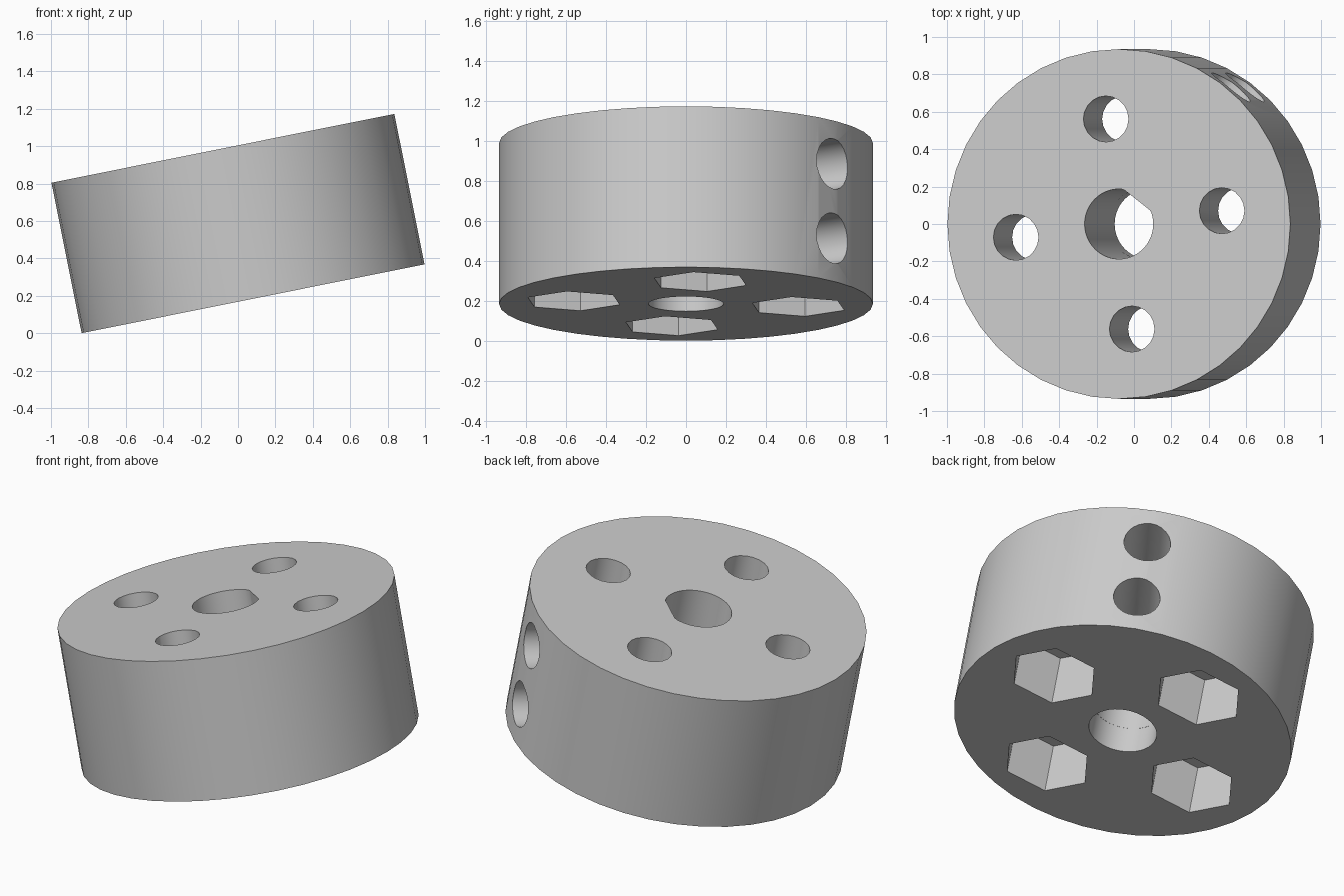
import bpy, bmesh
from math import sin, cos, pi, radians
from mathutils import Matrix

if "Cube" in bpy.data.objects:
    bpy.data.objects.remove(bpy.data.objects["Cube"], do_unlink=True)

RADIUS, HEIGHT = 0.935, 0.82
TILT = radians(11.35)
TURN = radians(7.2)            # rotation of the bolt pattern
SCREW = TURN + pi / 4          # direction of the set screws and the bore flat

grey = bpy.data.materials.new("plain grey")
grey.use_nodes = True
grey.diffuse_color = (0.6, 0.6, 0.6, 1)
grey.node_tree.nodes["Principled BSDF"].inputs["Base Color"].default_value = (0.6, 0.6, 0.6, 1)


def prism(name, radius, z0, z1, sides, start=0.0, flat=None, matrix=Matrix()):
    """Upright prism; an optional flat cuts the profile on the screw side."""
    bm = bmesh.new()
    verts = []
    for i in range(sides):
        a = start + 2 * pi * i / sides
        x, y = radius * cos(a), radius * sin(a)
        if flat is not None:
            over = max(0.0, x * cos(SCREW) + y * sin(SCREW) - flat)
            x, y = x - over * cos(SCREW), y - over * sin(SCREW)
        verts.append(bm.verts.new((x, y, z0)))
    base = bm.faces.new(verts)
    top = bmesh.ops.extrude_face_region(bm, geom=[base])["geom"]
    bmesh.ops.translate(bm, vec=(0, 0, z1 - z0),
                        verts=[v for v in top if isinstance(v, bmesh.types.BMVert)])
    bmesh.ops.recalc_face_normals(bm, faces=bm.faces)
    bm.transform(matrix)
    mesh = bpy.data.meshes.new(name)
    bm.to_mesh(mesh)
    bm.free()
    mesh.materials.append(grey)
    obj = bpy.data.objects.new(name, mesh)
    bpy.context.collection.objects.link(obj)
    return obj


hub = prism("hub_body", RADIUS, -HEIGHT / 2, HEIGHT / 2, 40)
cutters = []

# Centre bore: flat-sided above, round at the bottom
cutters.append(prism("bore_flat", 0.187, -0.26, 0.6, 64, SCREW, flat=0.162))
cutters.append(prism("bore_round", 0.188, -0.6, -0.25, 40))

# Four bolt holes with hexagonal nut pockets underneath
for k in range(4):
    a = TURN + k * pi / 2
    place = Matrix.Translation((0.566 * cos(a), 0.566 * sin(a), 0))
    cutters.append(prism("bolt_hole", 0.123, -0.3, 0.6, 20, matrix=place))
    cutters.append(prism("nut_pocket", 0.248, -0.6, -0.1, 6, SCREW, matrix=place))

# Two set screw holes from the rim into the bore
for z in (0.19, -0.19):
    aim = (Matrix.Translation((0, 0, z)) @ Matrix.Rotation(SCREW, 4, "Z")
           @ Matrix.Rotation(pi / 2, 4, "Y"))
    cutters.append(prism("screw_hole", 0.128, 0.02, 1.1, 24, matrix=aim))

bpy.ops.object.select_all(action="DESELECT")
bpy.context.view_layer.objects.active = hub
hub.select_set(True)
for cutter in cutters:
    cutter.hide_render = True
    mod = hub.modifiers.new("cut", "BOOLEAN")
    mod.operation = "DIFFERENCE"
    mod.solver = "EXACT"
    mod.object = cutter
    bpy.ops.object.modifier_apply(modifier=mod.name)
for cutter in cutters:
    bpy.data.objects.remove(cutter, do_unlink=True)

# Shade and tilt the finished hub
bpy.ops.object.shade_smooth_by_angle(angle=radians(30))
hub.rotation_euler = (0, -TILT, 0)
hub.location.z = RADIUS * sin(TILT) + HEIGHT / 2 * cos(TILT)
